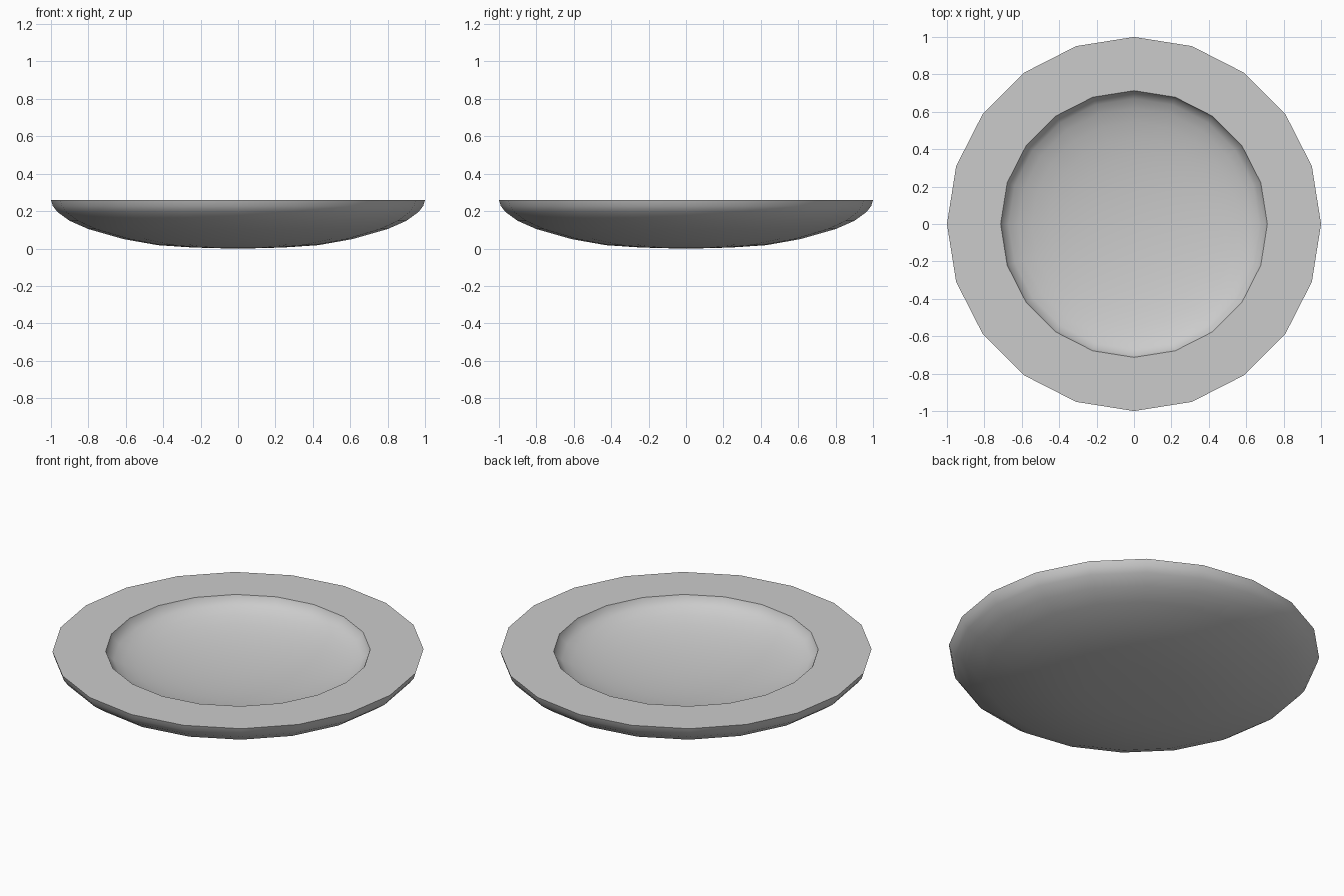
import bpy, bmesh, math

if "Cube" in bpy.data.objects:
    bpy.data.objects.remove(bpy.data.objects["Cube"])

SIDES = 20

# Profile (radius, height): rounded underside, flat rim, rounded hollow
outer = [(0.14, 0.002), (0.27, 0.007), (0.43, 0.018), (0.61, 0.05), (0.8, 0.104),
         (0.9, 0.148), (0.965, 0.195), (0.99, 0.227), (1.0, 0.26)]
RIM_R, DEPTH, STEPS = 0.713, 0.155, 9
angles = [math.pi / 2 * i / STEPS for i in range(STEPS)]
inner = [(RIM_R * math.cos(a), 0.26 - DEPTH * math.sin(a)) for a in angles]
profile = outer + inner

# Lathe the profile around z
bm = bmesh.new()
rings = []
for r, z in profile:
    rings.append([bm.verts.new((r * math.cos(2 * math.pi * k / SIDES),
                                r * math.sin(2 * math.pi * k / SIDES), z))
                  for k in range(SIDES)])
for a, b in zip(rings, rings[1:]):
    for k in range(SIDES):
        n = (k + 1) % SIDES
        bm.faces.new((a[k], a[n], b[n], b[k]))

# Close the underside and the hollow with fans
for ring, z in ((rings[0], 0.0), (rings[-1], 0.26 - DEPTH)):
    tip = bm.verts.new((0, 0, z))
    for k in range(SIDES):
        bm.faces.new((ring[k], ring[(k + 1) % SIDES], tip))
bmesh.ops.recalc_face_normals(bm, faces=bm.faces)

mesh = bpy.data.meshes.new("shallow_dish")
bm.to_mesh(mesh)
bm.free()
dish = bpy.data.objects.new("shallow_dish", mesh)
bpy.context.collection.objects.link(dish)

# Smooth surfaces with crisp rim edges
bpy.context.view_layer.objects.active = dish
dish.select_set(True)
bpy.ops.object.shade_smooth_by_angle(angle=math.radians(40))
